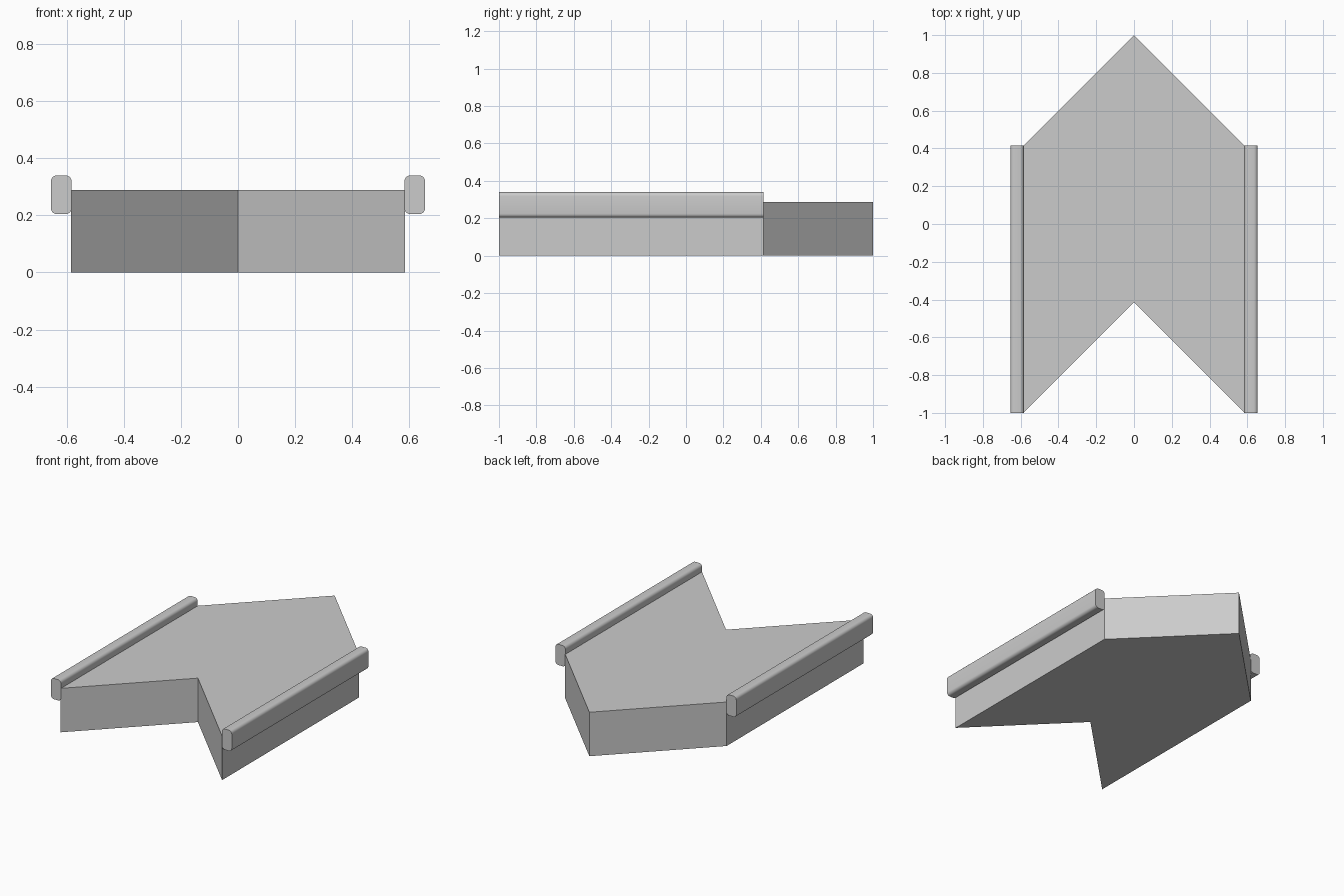
import bpy, bmesh
from math import radians, sin, cos, pi
from mathutils import Vector

if "Cube" in bpy.data.objects:
    bpy.data.objects.remove(bpy.data.objects["Cube"])

W = 0.585       # half width of the deck
SHOULDER = 0.415  # y where the pointed end begins


def extrude_profile(name, points, direction):
    """Make a closed prism from a planar outline."""
    bm = bmesh.new()
    face = bm.faces.new([bm.verts.new(p) for p in points])
    res = bmesh.ops.extrude_face_region(bm, geom=[face], use_keep_orig=True)
    verts = [g for g in res["geom"] if isinstance(g, bmesh.types.BMVert)]
    bmesh.ops.translate(bm, verts=verts, vec=Vector(direction))
    bmesh.ops.recalc_face_normals(bm, faces=bm.faces[:])
    mesh = bpy.data.meshes.new(name)
    bm.to_mesh(mesh)
    bm.free()
    obj = bpy.data.objects.new(name, mesh)
    bpy.context.collection.objects.link(obj)
    return obj


def rounded_rect(cx, cz, hx, hz, r, y, steps=5):
    """Rounded rectangle outline in the xz plane."""
    pts = []
    for i, (sx, sz) in enumerate([(1, 1), (-1, 1), (-1, -1), (1, -1)]):
        for k in range(steps + 1):
            a = pi / 2 * (i + k / steps)
            pts.append((cx + sx * (hx - r) + r * cos(a), y,
                        cz + sz * (hz - r) + r * sin(a)))
    return pts


# Chevron deck: pointed at the back, notched at the front
outline = [(0, 1, 0), (-W, SHOULDER, 0), (-W, -1, 0),
           (0, -SHOULDER, 0), (W, -1, 0), (W, SHOULDER, 0)]
extrude_profile("chevron_deck", outline, (0, 0, 0.288))

# Rounded side rails
for side, name in ((-1, "left_rail"), (1, "right_rail")):
    profile = rounded_rect(side * 0.619, 0.272, 0.036, 0.068, 0.021, -1)
    rail = extrude_profile(name, profile, (0, 1 + SHOULDER, 0))
    bpy.ops.object.select_all(action='DESELECT')
    rail.select_set(True)
    bpy.context.view_layer.objects.active = rail
    bpy.ops.object.shade_smooth_by_angle(angle=radians(35))
